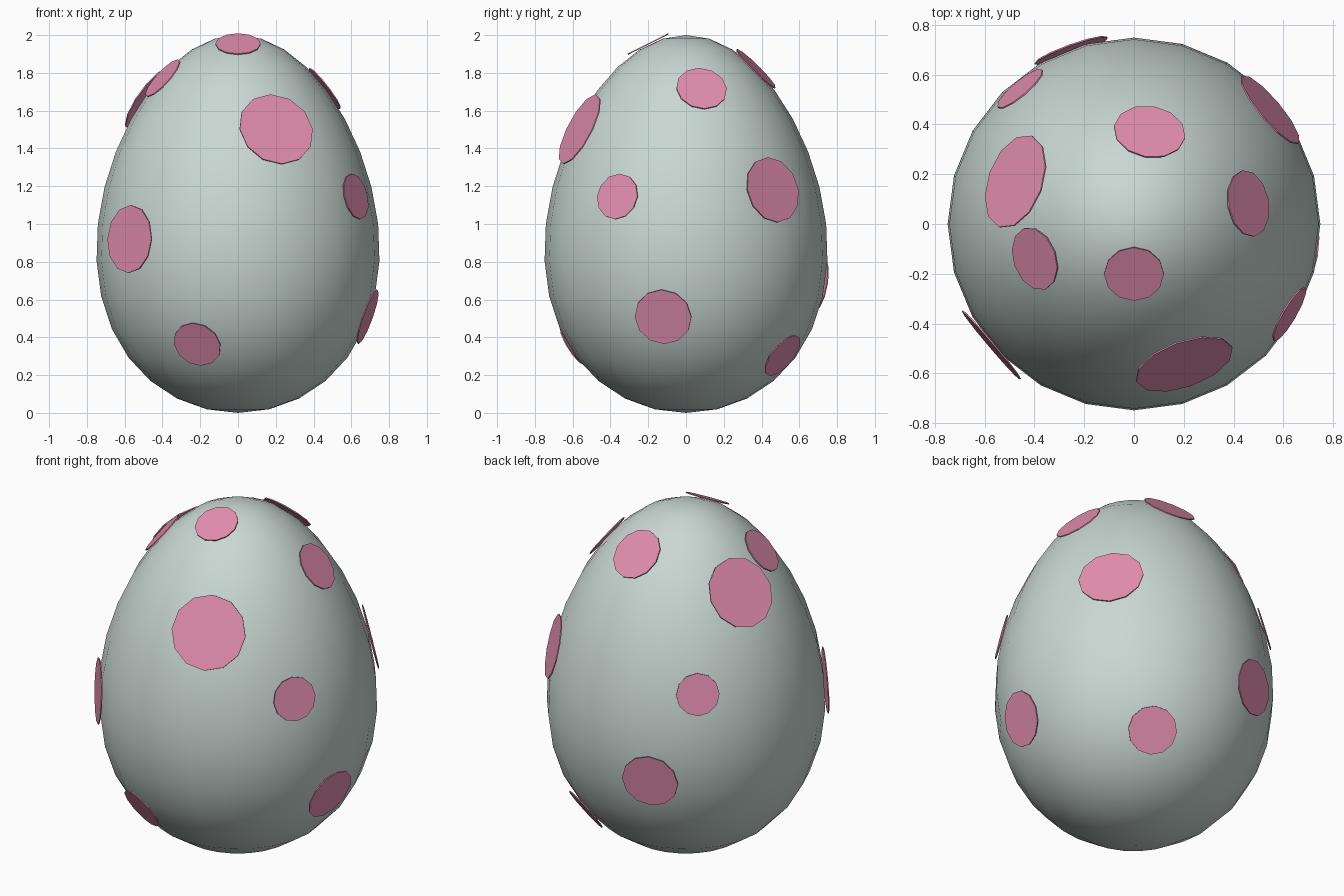
import bpy, bmesh, math
from mathutils import Vector

if "Cube" in bpy.data.objects:
    bpy.data.objects.remove(bpy.data.objects["Cube"])


def material(name, rgb):
    m = bpy.data.materials.new(name)
    m.diffuse_color = (*rgb, 1.0)
    m.use_nodes = True
    m.node_tree.nodes["Principled BSDF"].inputs["Base Color"].default_value = m.diffuse_color
    return m


shell_mat = material("pale grey green", (0.58, 0.68, 0.64))
spot_mat = material("pink", (0.76, 0.27, 0.42))


def width(z):
    """Sideways scale of the egg, narrowing toward the top."""
    return 0.742 - 0.11 * (z - 1)


def radius(z):
    return width(z) * math.sqrt(max(0.0, 1 - (z - 1) ** 2))


def add_object(name, bm, mat):
    mesh = bpy.data.meshes.new(name)
    bm.to_mesh(mesh)
    bm.free()
    mesh.materials.append(mat)
    ob = bpy.data.objects.new(name, mesh)
    bpy.context.collection.objects.link(ob)
    return ob


# Egg shell: a sphere tapered toward the top
bm = bmesh.new()
bmesh.ops.create_uvsphere(bm, u_segments=24, v_segments=16, radius=1)
for v in bm.verts:
    z = v.co.z + 1
    v.co = (v.co.x * width(z), v.co.y * width(z), z)
for f in bm.faces:
    f.smooth = True
add_object("egg_shell", bm, shell_mat)

# Spots: x, y (direction only), height, spot radius
spots = [
    (0.00, -0.18, 1.95, 0.12),
    (0.19, -0.53, 1.50, 0.205),
    (-0.56, -0.475, 0.92, 0.18),
    (-0.215, -0.589, 0.365, 0.13),
    (0.61, -0.355, 1.145, 0.123),
    (0.68, -0.12, 0.51, 0.152),
    (0.445, 0.08, 1.715, 0.135),
    (0.53, 0.445, 1.18, 0.177),
    (0.295, 0.505, 0.305, 0.132),
    (0.06, 0.355, 1.82, 0.145),
    (-0.46, 0.165, 1.66, 0.195),
    (-0.385, -0.135, 1.77, 0.13),
    (-0.455, 0.54, 1.195, 0.117),
    (-0.25, 0.69, 0.69, 0.155),
]

# Each spot is a thin flat 12-sided disc tangent to the shell
for i, (x, y, z, size) in enumerate(spots):
    out = Vector((x, y, 0)).normalized()
    slope = (radius(z + 0.002) - radius(z - 0.002)) / 0.004
    normal = (out - Vector((0, 0, slope))).normalized()
    bm = bmesh.new()
    bmesh.ops.create_cone(bm, cap_ends=True, segments=12, radius1=size,
                          radius2=size, depth=0.006)
    ob = add_object(f"spot_{i + 1}", bm, spot_mat)
    ob.location = out * radius(z) + Vector((0, 0, z)) + normal * 0.003
    ob.rotation_euler = normal.to_track_quat('Z', 'Y').to_euler()
